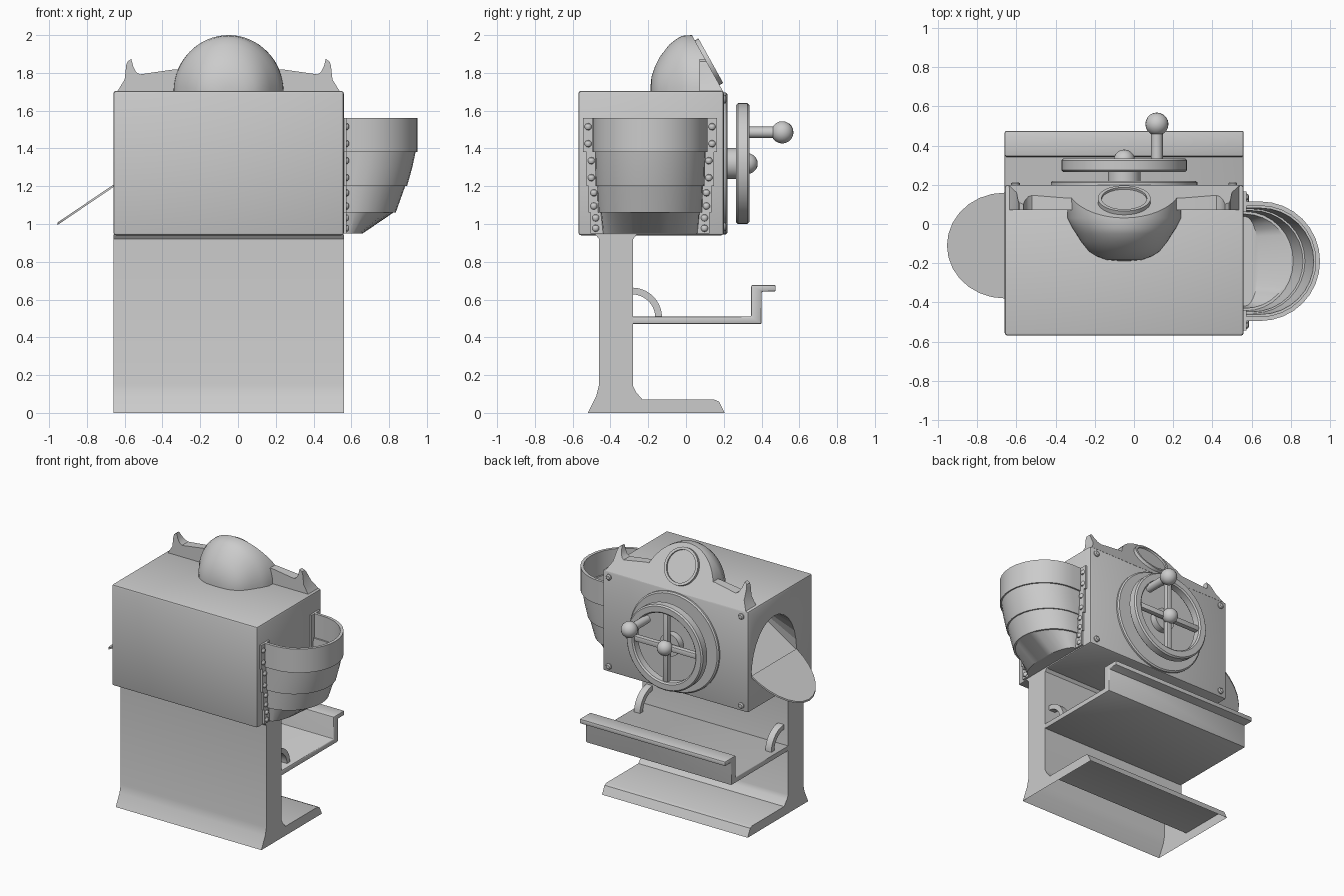
import bpy, bmesh
from math import sin, cos, pi, radians
from mathutils import Vector

if "Cube" in bpy.data.objects:
    bpy.data.objects.remove(bpy.data.objects["Cube"])

CX, X0, X1 = -0.05, -0.66, 0.56       # body centre line and side planes


def finish(name, bm, bevel=0, smooth=True):
    bmesh.ops.remove_doubles(bm, verts=bm.verts, dist=1e-5)
    bmesh.ops.recalc_face_normals(bm, faces=bm.faces)
    me = bpy.data.meshes.new(name)
    bm.to_mesh(me)
    bm.free()
    ob = bpy.data.objects.new(name, me)
    bpy.context.collection.objects.link(ob)
    bpy.ops.object.select_all(action='DESELECT')
    bpy.context.view_layer.objects.active = ob
    ob.select_set(True)
    if bevel:
        m = ob.modifiers.new("bevel", 'BEVEL')
        m.width, m.segments, m.limit_method = bevel, 2, 'ANGLE'
        bpy.ops.object.modifier_apply(modifier="bevel")
    if smooth:
        bpy.ops.object.shade_smooth_by_angle(angle=radians(35))
    return ob


def loft(rings, closed=True, caps=(True, True)):
    """Skin a list of equal-length point rings."""
    bm = bmesh.new()
    vs = [[bm.verts.new(p) for p in r] for r in rings]
    n = len(vs[0])
    for a, b in zip(vs, vs[1:]):
        for i in range(n if closed else n - 1):
            j = (i + 1) % n
            bm.faces.new((a[i], a[j], b[j], b[i]))
    if caps[0]:
        bm.faces.new(vs[0])
    if caps[1]:
        bm.faces.new(vs[-1])
    return bm


def prism_x(pts, a, b):
    return loft([[(x, y, z) for y, z in pts] for x in (a, b)])


def prism_y(pts, a, b):
    return loft([[(x, y, z) for x, z in pts] for y in (a, b)])


def circle(r, y, x=CX, z=1.32, n=40):
    return [(x + r * cos(2 * pi * i / n), y, z + r * sin(2 * pi * i / n)) for i in range(n)]


def ball(name, loc, r, seg=20, scale=(1, 1, 1)):
    bm = bmesh.new()
    bmesh.ops.create_uvsphere(bm, u_segments=seg, v_segments=seg // 2, radius=r)
    for v in bm.verts:
        v.co = Vector([c * s for c, s in zip(v.co, scale)]) + Vector(loc)
    return finish(name, bm)


# Stand: L-shaped column and foot, open underneath
bm = prism_x([(-0.52, 0), (-0.475, 0.09), (-0.46, 0.15), (-0.46, 0.92), (-0.48, 0.945),
              (-0.26, 0.945), (-0.28, 0.92), (-0.28, 0.14), (-0.265, 0.11), (-0.23, 0.07),
              (0.15, 0.07), (0.175, 0.06), (0.205, 0)], X0, X1)
bmesh.ops.delete(bm, geom=[f for f in bm.faces if all(v.co.z < 0.001 for v in f.verts)],
                 context='FACES_ONLY')
finish("stand", bm)

# Shelf with raised lip
finish("shelf", prism_x([(-0.29, 0.47), (0.40, 0.47), (0.40, 0.642), (0.475, 0.642),
                         (0.475, 0.677), (0.345, 0.677), (0.345, 0.51), (-0.29, 0.51)],
                        X0, X1), 0.008)

# Curved shelf braces
for s in (-1, 1):
    arc = [i * pi / 20 for i in range(11)]
    pts = [(-0.285 + r * cos(t), 0.505 + r * sin(t))
           for r, ts in ((0.158, arc), (0.122, arc[::-1])) for t in ts]
    c = CX + 0.55 * s
    finish("shelf_brace", prism_x(pts, c - 0.025, c + 0.025))

# Main body, bevelled box with a sloped chute cut into the left side
body = finish("body", prism_x([(-0.57, 0.94), (0.2, 0.94), (0.2, 1.705), (-0.57, 1.705)],
                              X0, X1), 0.014)
half = [i * pi / 14 for i in range(15)]
cut = finish("chute_cutter", loft([
    [(-0.72, -0.11 + 0.27 * cos(t), 1.2 + 0.36 * sin(t)) for t in half],
    [(X0, -0.11 + 0.27 * cos(t), 1.2 + 0.36 * sin(t)) for t in half],
    [(-0.36, -0.11 + 0.27 * cos(t), 1.39 + 0.17 * sin(t)) for t in half]]), smooth=False)
m = body.modifiers.new("chute", 'BOOLEAN')
m.object, m.operation, m.solver = cut, 'DIFFERENCE', 'EXACT'
bpy.context.view_layer.objects.active = body
bpy.ops.object.modifier_apply(modifier="chute")
bpy.data.objects.remove(cut)

# Chute flap hanging outward
finish("chute_flap", loft([
    [(X0 - 0.295 * sin(t), -0.11 + 0.27 * cos(t), 1.2 + dz - 0.2 * sin(t)) for t in half]
    for dz in (-0.005, 0.008)]), smooth=False)

# Tiered half-round hopper: (z, reach, half width)
tiers = [(0.95, 0.10, 0.25), (1.06, 0.262, 0.262), (1.06, 0.275, 0.275), (1.2, 0.325, 0.28),
         (1.2, 0.335, 0.288), (1.30, 0.363, 0.291), (1.38, 0.38, 0.293),
         (1.38, 0.39, 0.305), (1.56, 0.39, 0.305)]


def hopper_ring(z, reach, hw):
    s = max(reach - hw, 0.01)
    ts = [i * pi / 16 for i in range(17)]
    mid = [(X1 + s + (reach - s) * sin(t), -0.19 + hw * cos(t), z) for t in ts]
    return [(X1, -0.19 + hw, z)] + mid + [(X1, -0.19 - hw, z)]


inner = [(max(z, 0.965), r - 0.022, w - 0.022) for z, r, w in reversed(tiers)]
finish("hopper", loft([hopper_ring(*t) for t in tiers + inner], closed=False))

# Stepped hopper flanges with rivets
levels = [(0.95, 1.06, 0.315), (1.06, 1.2, 0.325), (1.2, 1.38, 0.338), (1.38, 1.56, 0.355)]
for s in (-1, 1):
    for z0, z1, w in levels:
        pts = [(-0.19 + s * 0.25, z0), (-0.19 + s * w, z0),
               (-0.19 + s * w, z1), (-0.19 + s * 0.25, z1)]
        finish("hopper_flange", prism_x(pts, X1 - 0.005, X1 + 0.014))
        for k in (0.25, 0.75):
            ball("hopper_rivet", (X1 + 0.014, -0.19 + s * (w - 0.027), z0 + k * (z1 - z0)),
                 0.019, 10, (0.8, 1, 1))


# Sloping back plane shared by the hood and the crest
def slope_cut(bm):
    geom = bm.verts[:] + bm.edges[:] + bm.faces[:]
    r = bmesh.ops.bisect_plane(bm, geom=geom, plane_co=(0, 0.192, 1.71),
                               plane_no=(0, 0.875, 0.485), clear_outer=True)
    edges = [e for e in r["geom_cut"] if isinstance(e, bmesh.types.BMEdge)]
    bmesh.ops.contextual_create(bm, geom=edges)


# Domed hood: sections (y, half width, height)
sections = [(-0.188, 0.03, 0.03), (-0.183, 0.09, 0.08), (-0.165, 0.14, 0.135),
            (-0.14, 0.18, 0.185), (-0.09, 0.22, 0.25), (-0.05, 0.245, 0.282),
            (-0.02, 0.265, 0.298), (0.03, 0.29, 0.302), (0.22, 0.295, 0.302)]
bm = loft([[(CX + w * cos(pi * i / 32), y, 1.698 + h * sin(pi * i / 32)) for i in range(33)]
           for y, w, h in sections])
slope_cut(bm)
finish("hood", bm)

# Crest with horned ends
left = [(-0.64, 1.70), (-0.60, 1.765), (-0.592, 1.84), (-0.585, 1.86), (-0.565, 1.874),
        (-0.555, 1.835), (-0.54, 1.805), (-0.52, 1.792), (-0.34, 1.818)]
bm = prism_y(left + [(2 * CX - x, z) for x, z in reversed(left)], 0.072, 0.22)
slope_cut(bm)
finish("crest", bm)

# Tilted round gauge with a raised rim
rings = [[(r * cos(2 * pi * i / 32), r * sin(2 * pi * i / 32), h) for i in range(32)]
         for r, h in ((0.135, -0.015), (0.135, 0.022), (0.116, 0.022), (0.116, 0.01))]
bm = loft(rings)
rot = Vector((0, 0.875, 0.485)).to_track_quat('Z', 'X')
for v in bm.verts:
    v.co = rot @ v.co + Vector((CX, 0.112, 1.854))
finish("gauge", bm)

# Corner bolts and dial plate on the wheel side
for x in (-0.605, 0.505):
    for z in (0.985, 1.66):
        finish("panel_bolt", loft([circle(r, y, x, z, 12) for r, y in
                                   ((0.022, 0.19), (0.022, 0.208), (0.014, 0.215))]))
finish("dial_plate", loft([circle(r, y, n=48) for r, y in
                           ((0.375, 0.19), (0.375, 0.212), (0.365, 0.22))]))

# Crank wheel: rim, spokes, hub, handle
prof = [(0.258, 0.275), (0.268, 0.265), (0.31, 0.265), (0.32, 0.275),
        (0.32, 0.325), (0.31, 0.335), (0.268, 0.335), (0.258, 0.325)]
finish("wheel_rim", loft([circle(r, y, n=48) for r, y in prof + prof[:1]], caps=(False, False)))
for w, h in ((0.27, 0.02), (0.02, 0.27)):
    finish("wheel_spoke", prism_y([(CX - w, 1.32 - h), (CX + w, 1.32 - h),
                                   (CX + w, 1.32 + h), (CX - w, 1.32 + h)], 0.28, 0.32), 0.006)
finish("wheel_hub", loft([circle(0.083, 0.2), circle(0.083, 0.27)]))
ball("hub_knob", (CX, 0.325, 1.32), 0.055)
finish("crank_handle", loft([circle(0.03, y, 0.117, 1.485, 16) for y in (0.3, 0.48)]))
ball("crank_knob", (0.117, 0.51, 1.485), 0.059)
